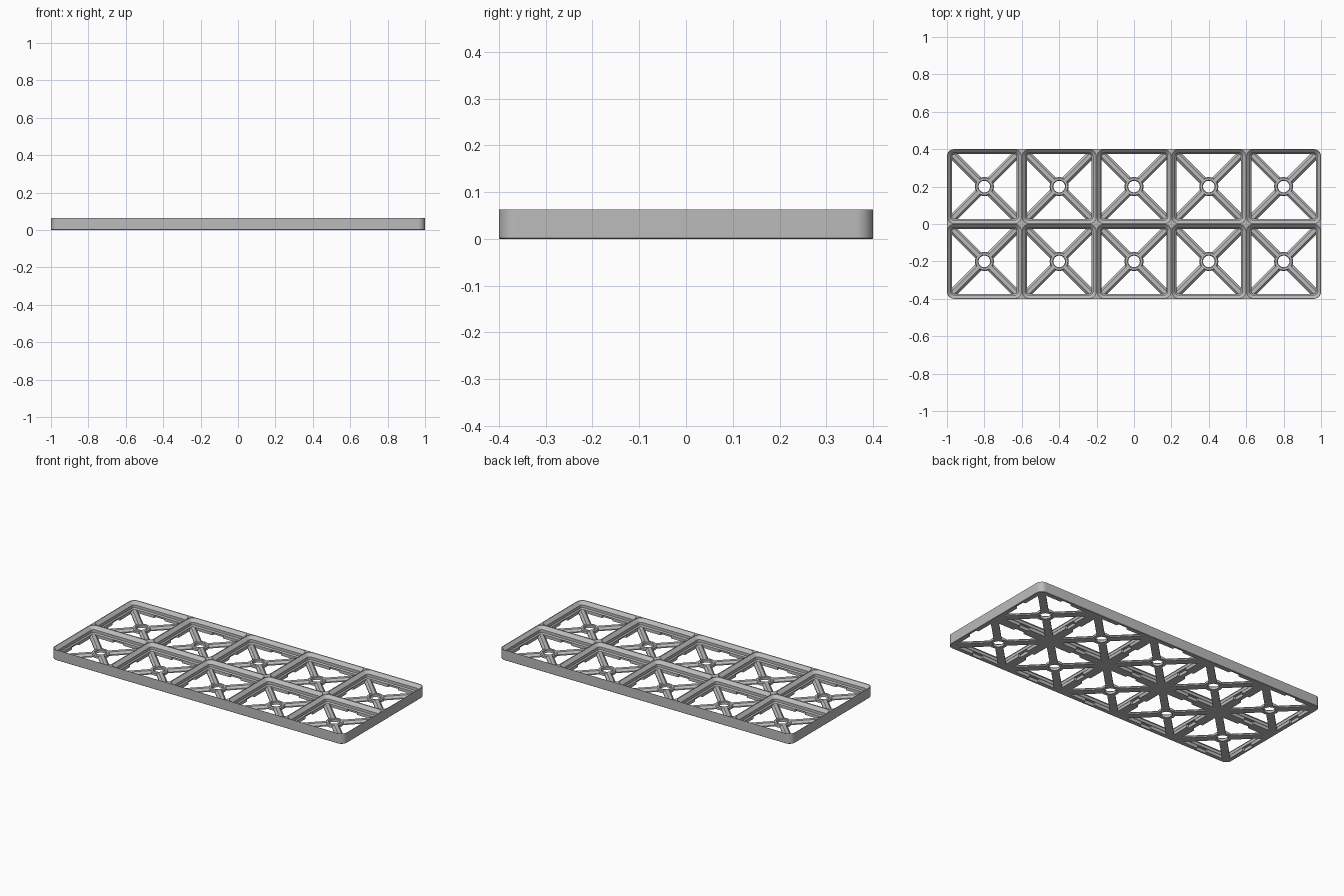
import bpy, bmesh, math
from mathutils import Matrix, Vector

cube = bpy.data.objects.get("Cube")
if cube:
    bpy.data.objects.remove(cube, do_unlink=True)

PITCH, COLS, ROWS = 0.4, 5, 2
HEIGHT, FLOOR, RADIUS = 0.0633, 0.019, 0.038
CELLS = [((c - (COLS - 1) / 2) * PITCH, (r - (ROWS - 1) / 2) * PITCH)
         for c in range(COLS) for r in range(ROWS)]

grey = bpy.data.materials.new("mid grey plastic")
grey.use_nodes = True
grey.diffuse_color = (0.5, 0.5, 0.5, 1)
grey.node_tree.nodes["Principled BSDF"].inputs["Base Color"].default_value = (0.5, 0.5, 0.5, 1)


def finish(bm, name):
    bmesh.ops.recalc_face_normals(bm, faces=bm.faces)
    mesh = bpy.data.meshes.new(name)
    bm.to_mesh(mesh)
    bm.free()
    mesh.materials.append(grey)
    obj = bpy.data.objects.new(name, mesh)
    bpy.context.collection.objects.link(obj)
    return obj


def rounded_loft(bm, cx, cy, half_x, half_y, profile, steps=8):
    """Stack rounded rectangles; profile holds (height, inset) pairs."""
    rings = []
    for z, inset in profile:
        r = max(RADIUS - inset, 0.004)
        ring = []
        for q, (sx, sy) in enumerate([(1, 1), (-1, 1), (-1, -1), (1, -1)]):
            for i in range(steps + 1):
                a = (q + i / steps) * math.pi / 2
                ring.append(bm.verts.new((cx + sx * (half_x - inset - r) + r * math.cos(a),
                                          cy + sy * (half_y - inset - r) + r * math.sin(a), z)))
        rings.append(ring)
    bm.faces.new(rings[0])
    bm.faces.new(rings[-1])
    n = len(rings[0])
    for low, high in zip(rings, rings[1:]):
        for i in range(n):
            j = (i + 1) % n
            bm.faces.new((low[i], low[j], high[j], high[i]))


def cut(target, cutter):
    mod = target.modifiers.new(cutter.name, 'BOOLEAN')
    mod.operation, mod.solver, mod.object = 'DIFFERENCE', 'EXACT', cutter
    bpy.context.view_layer.objects.active = target
    bpy.ops.object.modifier_apply(modifier=mod.name)
    bpy.data.objects.remove(cutter, do_unlink=True)


# Outer frame with a tiny chamfer under its edge
bm = bmesh.new()
rounded_loft(bm, 0, 0, COLS * PITCH / 2, ROWS * PITCH / 2,
             [(0, 0.002), (0.002, 0), (HEIGHT, 0)])
frame = finish(bm, "grid_frame")

# Stepped, flaring cell openings
bm = bmesh.new()
for cx, cy in CELLS:
    rounded_loft(bm, cx, cy, PITCH / 2, PITCH / 2,
                 [(-0.02, 0.027), (FLOOR, 0.027), (0.026, 0.0205),
                  (0.043, 0.0205), (HEIGHT - 0.002, 0.002), (HEIGHT + 0.02, 0.002)])
cut(frame, finish(bm, "cell_cutter"))

# Clip pockets low in the middle of every cell wall
bm = bmesh.new()
for cx, cy in CELLS:
    for k in range(4):
        m = (Matrix.Translation((cx, cy, 0.004)) @ Matrix.Rotation(k * math.pi / 2, 4, 'Z')
             @ Matrix.Translation((PITCH / 2 - 0.024, 0, 0)) @ Matrix.Diagonal((0.024, 0.07, 0.029, 1)))
        bmesh.ops.create_cube(bm, size=1, matrix=m)
cut(frame, finish(bm, "pocket_cutter"))

# Diagonal braces with bevelled tops, four per cell
bm = bmesh.new()
section = [(-0.022, 0), (0.022, 0), (0.022, 0.007), (0.010, FLOOR), (-0.010, FLOOR), (-0.022, 0.007)]
for cx, cy in CELLS:
    for k in range(4):
        m = Matrix.Translation((cx, cy, 0)) @ Matrix.Rotation((k + 0.5) * math.pi / 2, 4, 'Z')
        ends = [[bm.verts.new(m @ Vector((x, y, z))) for y, z in section] for x in (0.041, 0.25)]
        bm.faces.new(ends[0])
        bm.faces.new(ends[1])
        for i in range(len(section)):
            j = (i + 1) % len(section)
            bm.faces.new((ends[0][i], ends[0][j], ends[1][j], ends[1][i]))
finish(bm, "diagonal_braces")

# Centre rings at the brace crossings
bm = bmesh.new()
ring = [(0.031, 0), (0.051, 0), (0.051, 0.014), (0.046, FLOOR), (0.035, FLOOR), (0.031, 0.015)]
SIDES = 32
for cx, cy in CELLS:
    loops = [[bm.verts.new((cx + r * math.cos(a), cy + r * math.sin(a), z)) for r, z in ring]
             for a in (math.tau * s / SIDES for s in range(SIDES))]
    for s in range(SIDES):
        here, there = loops[s], loops[(s + 1) % SIDES]
        for i in range(len(ring)):
            j = (i + 1) % len(ring)
            bm.faces.new((here[i], here[j], there[j], there[i]))
rings = finish(bm, "centre_rings")

# Smooth rounded corners and rings, keep edges crisp
for obj in (frame, rings):
    bpy.ops.object.select_all(action='DESELECT')
    obj.select_set(True)
    bpy.context.view_layer.objects.active = obj
    bpy.ops.object.shade_smooth_by_angle(angle=math.radians(25))
